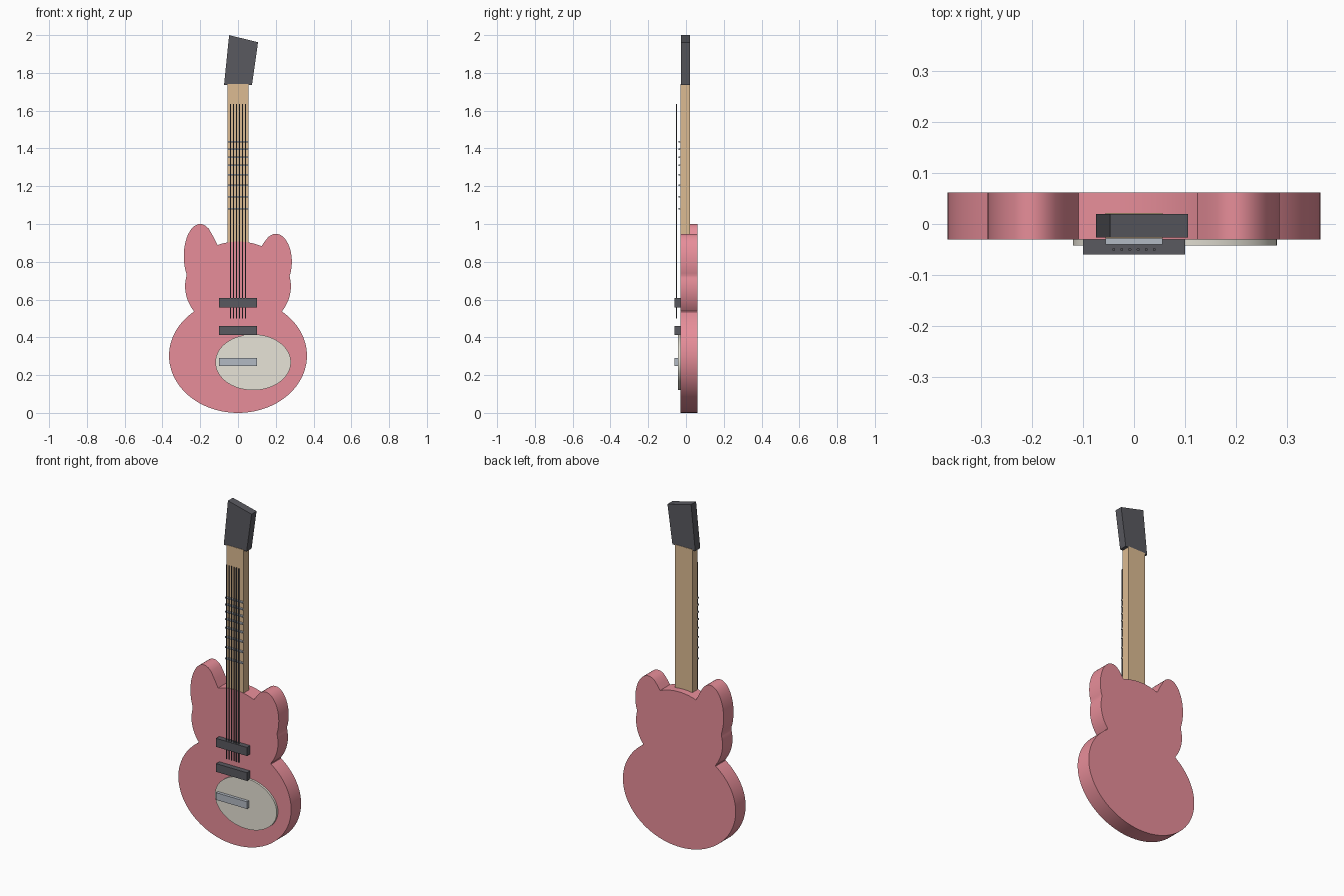
import bpy, bmesh
from math import cos, sin, pi, sqrt, radians

if "Cube" in bpy.data.objects:
    bpy.data.objects.remove(bpy.data.objects["Cube"])


def material(name, rgb):
    m = bpy.data.materials.new(name)
    m.diffuse_color = (*rgb, 1)
    m.use_nodes = True
    m.node_tree.nodes["Principled BSDF"].inputs["Base Color"].default_value = m.diffuse_color
    return m


PINK = material("pink_finish", (0.80, 0.27, 0.32))
WOOD = material("neck_wood", (0.72, 0.50, 0.29))
DARK = material("dark_grey", (0.10, 0.10, 0.115))
CREAM = material("cream", (0.80, 0.77, 0.68))
STEEL = material("steel", (0.45, 0.49, 0.55))


def slab(name, outline, y0, y1, mat, smooth=False):
    """Extrude an (x, z) outline from y0 to y1."""
    bm = bmesh.new()
    face = bm.faces.new([bm.verts.new((x, y0, z)) for x, z in outline])
    ext = bmesh.ops.extrude_face_region(bm, geom=[face])
    for v in ext["geom"]:
        if isinstance(v, bmesh.types.BMVert):
            v.co.y = y1
    bmesh.ops.recalc_face_normals(bm, faces=bm.faces)
    me = bpy.data.meshes.new(name)
    bm.to_mesh(me)
    bm.free()
    me.materials.append(mat)
    ob = bpy.data.objects.new(name, me)
    bpy.context.collection.objects.link(ob)
    if smooth:
        bpy.ops.object.select_all(action="DESELECT")
        ob.select_set(True)
        bpy.context.view_layer.objects.active = ob
        bpy.ops.object.shade_smooth_by_angle(angle=radians(25))
    return ob


def box(name, hx, z0, z1, y0, y1, mat):
    return slab(name, [(-hx, z0), (hx, z0), (hx, z1), (-hx, z1)], y0, y1, mat)


def exit_distance(dx, dz, oz, ellipse):
    """Distance along a ray from (0, oz) to the far side of an ellipse."""
    cx, cz, rx, rz = ellipse
    px, pz, qx, qz = -cx / rx, (oz - cz) / rz, dx / rx, dz / rz
    a, b, c = qx * qx + qz * qz, px * qx + pz * qz, px * px + pz * pz - 1
    d = b * b - a * c
    return (-b + sqrt(d)) / a if d >= 0 else 0


# Body: outer outline of lower bout, upper bout and two horns
bouts = [(0, 0.303, 0.365, 0.303), (0, 0.67, 0.28, 0.237),
         (-0.2, 0.83, 0.087, 0.17), (0.2, 0.80, 0.085, 0.148)]
outline = []
for i in range(300):
    a = 2 * pi * i / 300
    r = max(exit_distance(cos(a), sin(a), 0.5, e) for e in bouts)
    outline.append((r * cos(a), 0.5 + r * sin(a)))
slab("body", outline, -0.03, 0.062, PINK, smooth=True)

# Oval pickguard
oval = [(0.08 + 0.2 * cos(2 * pi * i / 64), 0.268 + 0.148 * sin(2 * pi * i / 64))
        for i in range(64)]
slab("pickguard", oval, -0.042, -0.028, CREAM, smooth=True)

# Neck and slanted headstock
box("neck", 0.056, 0.80, 1.74, -0.028, 0.022, WOOD)
slab("headstock", [(-0.074, 1.735), (0.074, 1.735), (0.106, 1.962), (-0.047, 2.0)],
     -0.026, 0.02, DARK)

# Pickups and bridge
box("neck_pickup", 0.1, 0.558, 0.608, -0.06, -0.028, DARK)
box("middle_pickup", 0.1, 0.412, 0.46, -0.06, -0.028, DARK)
box("bridge", 0.1, 0.248, 0.29, -0.06, -0.028, STEEL)

# Frets
for i, z in enumerate((1.08, 1.145, 1.205, 1.26, 1.31, 1.353, 1.395, 1.435)):
    box(f"fret_{i + 1}", 0.056, z - 0.004, z + 0.004, -0.04, -0.027, STEEL)

# Strings
for i in range(6):
    bpy.ops.mesh.primitive_cylinder_add(vertices=8, radius=0.003, depth=1.135,
                                        location=(-0.04 + 0.016 * i, -0.05, 1.068))
    ob = bpy.context.object
    ob.name = f"string_{i + 1}"
    ob.data.materials.append(DARK)
    bpy.ops.object.shade_smooth_by_angle(angle=radians(50))
